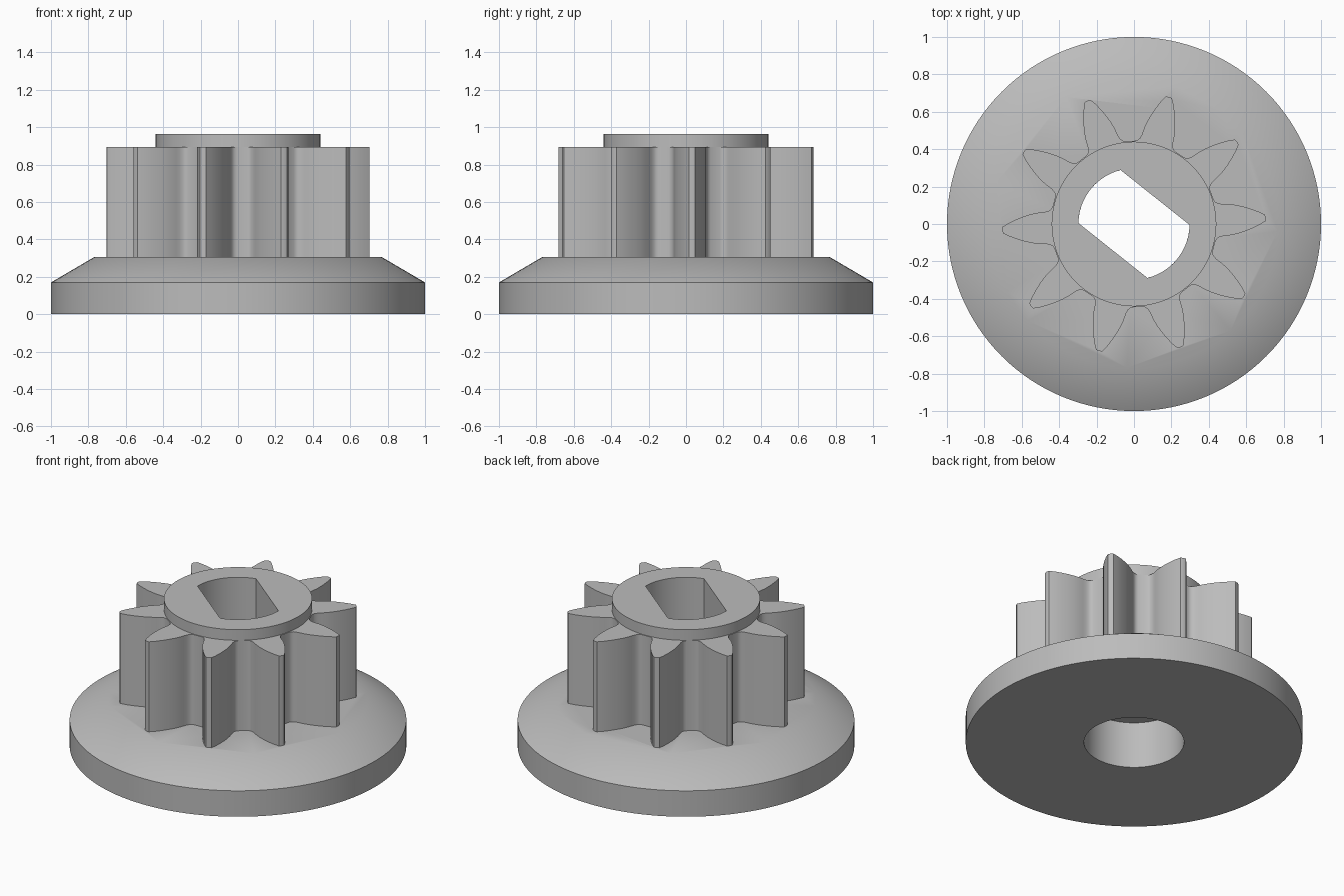
import bpy, bmesh, math
from mathutils import Vector, Matrix

if "Cube" in bpy.data.objects:
    bpy.data.objects.remove(bpy.data.objects["Cube"])


def prism(name, pts, z0, z1):
    """Closed solid from a 2D outline."""
    bm = bmesh.new()
    face = bm.faces.new([bm.verts.new((x, y, z0)) for x, y in pts])
    top = bmesh.ops.extrude_face_region(bm, geom=[face])["geom"]
    bmesh.ops.translate(bm, vec=(0, 0, z1 - z0),
                        verts=[g for g in top if isinstance(g, bmesh.types.BMVert)])
    bmesh.ops.recalc_face_normals(bm, faces=bm.faces)
    me = bpy.data.meshes.new(name)
    bm.to_mesh(me)
    bm.free()
    ob = bpy.data.objects.new(name, me)
    bpy.context.collection.objects.link(ob)
    return ob


def circle(r, n=128):
    return [(r * math.cos(math.tau * i / n), r * math.sin(math.tau * i / n)) for i in range(n)]


def combine(target, tool, operation):
    mod = target.modifiers.new(operation, 'BOOLEAN')
    mod.operation, mod.solver, mod.object = operation, 'EXACT', tool
    bpy.context.view_layer.objects.active = target
    bpy.ops.object.modifier_apply(modifier=mod.name)
    bpy.data.objects.remove(tool)


# Flange: disc with a conical upper shoulder
pinion = prism("pinion_gear", circle(1.0), 0, 0.17)
bm = bmesh.new()
bm.from_mesh(pinion.data)
bm.faces.ensure_lookup_table()
top = max(bm.faces, key=lambda f: f.calc_center_median().z)
new = bmesh.ops.extrude_face_region(bm, geom=[top])["geom"]
bmesh.ops.delete(bm, geom=[top], context='FACES_ONLY') if top.is_valid else None
for v in [g for g in new if isinstance(g, bmesh.types.BMVert)]:
    v.co = (v.co.x * 0.77, v.co.y * 0.77, 0.305)
bmesh.ops.recalc_face_normals(bm, faces=bm.faces)
bm.to_mesh(pinion.data)
bm.free()

# Gear: ten teeth, each side given as (distance along tooth, half width)
side = [(0.431, 0.112), (0.438, 0.100), (0.450, 0.092), (0.468, 0.087), (0.49, 0.085),
        (0.515, 0.083), (0.55, 0.077), (0.59, 0.066), (0.63, 0.052), (0.67, 0.035), (0.702, 0.017)]
tooth = [(d, -w) for d, w in side] + [(0.705, 0)] + [(d, w) for d, w in reversed(side)]
outline = []
for k in range(10):
    turn = Matrix.Rotation(math.radians(2.6 + 36 * k), 2)
    outline += [tuple(turn @ Vector(p)) for p in tooth]
combine(pinion, prism("teeth", outline, 0.1, 0.895), 'UNION')

# Hub collar
combine(pinion, prism("hub", circle(0.44), 0.5, 0.965), 'UNION')

# Round bore through the flange
combine(pinion, prism("bore", circle(0.297, 96), -0.1, 0.305), 'DIFFERENCE')

# Shaft slot with two flats above it
half = math.acos(0.181 / 0.297)
n = math.radians(51.5)
slot = []
for s in (0, math.pi):
    for i in range(25):
        a = n + s + half + (math.pi - 2 * half) * i / 24
        slot.append((0.297 * math.cos(a), 0.297 * math.sin(a)))
combine(pinion, prism("slot", slot, 0.2, 1.1), 'DIFFERENCE')

# Finish
grey = bpy.data.materials.new("grey")
grey.diffuse_color = (0.5, 0.5, 0.5, 1)
grey.use_nodes = True
grey.node_tree.nodes["Principled BSDF"].inputs["Base Color"].default_value = grey.diffuse_color
pinion.data.materials.clear()
pinion.data.materials.append(grey)
for p in pinion.data.polygons:
    p.material_index = 0
bpy.ops.object.select_all(action='DESELECT')
pinion.select_set(True)
bpy.context.view_layer.objects.active = pinion
bpy.ops.object.shade_smooth_by_angle(angle=math.radians(35))
